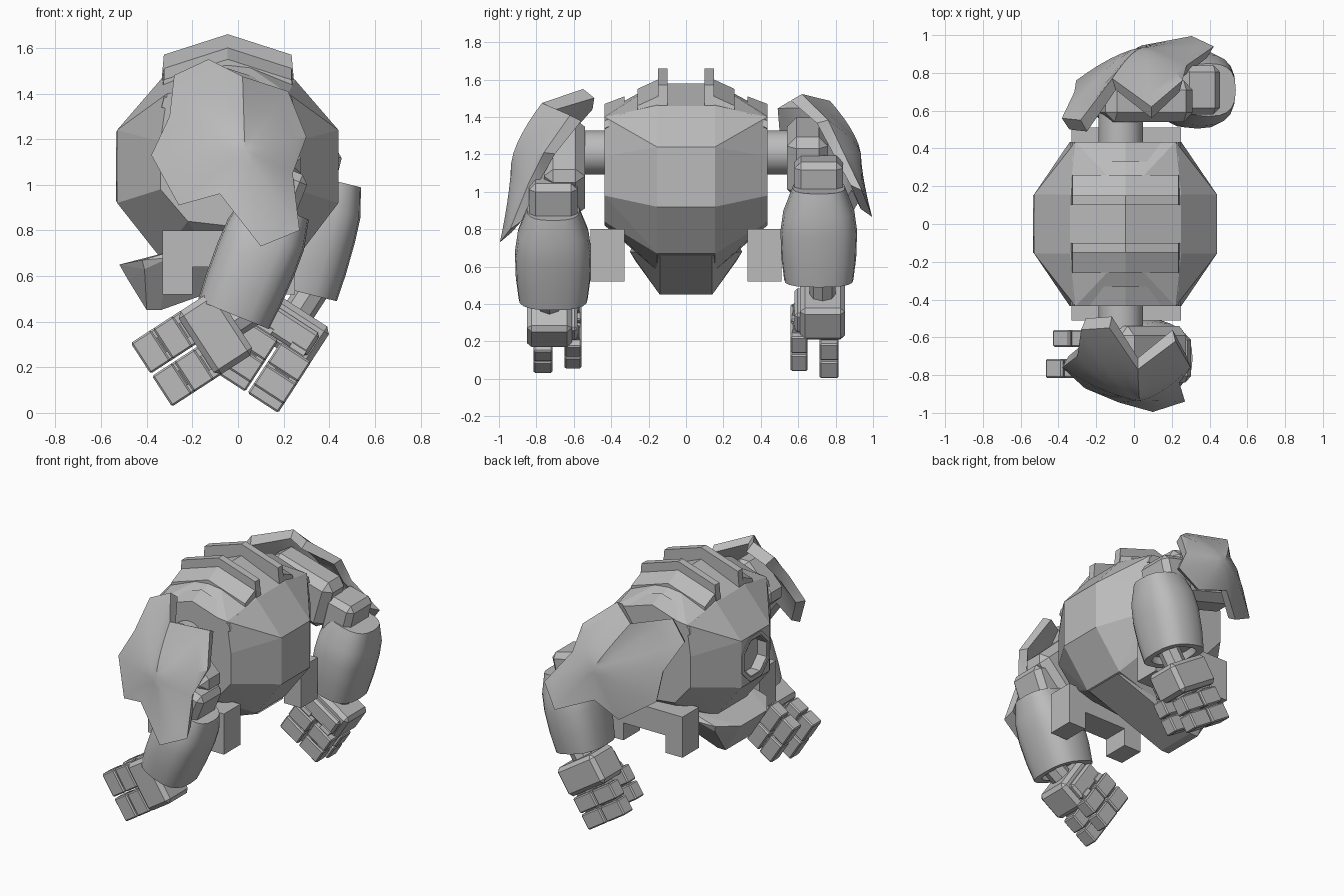
import bpy, bmesh, math
from mathutils import Matrix, Vector

old = bpy.data.objects.get("Cube")
if old:
    bpy.data.objects.remove(old, do_unlink=True)

GREY = (0.5, 0.5, 0.5, 1)
mat = bpy.data.materials.new("plain_grey")
mat.use_nodes = True
mat.diffuse_color = GREY
mat.node_tree.nodes["Principled BSDF"].inputs["Base Color"].default_value = GREY
smooth_parts = []


def finish(name, bm, matrix=Matrix(), smooth=False):
    bmesh.ops.recalc_face_normals(bm, faces=bm.faces)
    bm.transform(matrix)
    mesh = bpy.data.meshes.new(name)
    bm.to_mesh(mesh)
    bm.free()
    mesh.materials.append(mat)
    ob = bpy.data.objects.new(name, mesh)
    bpy.context.collection.objects.link(ob)
    if smooth:
        smooth_parts.append(ob)
    return ob


def box(name, center, size, matrix=Matrix(), bevel=0.0):
    bm = bmesh.new()
    bmesh.ops.create_cube(bm, size=1)
    bm.transform(Matrix.Translation(center) @ Matrix.Diagonal((*size, 1)))
    if bevel:
        bmesh.ops.bevel(bm, geom=bm.edges[:], offset=bevel, segments=1, affect='EDGES')
    return finish(name, bm, matrix)


def rod(name, center, radius, length, axis, sides, matrix=Matrix(), turn=0.0):
    bm = bmesh.new()
    bmesh.ops.create_cone(bm, cap_ends=True, segments=sides, radius1=radius,
                          radius2=radius, depth=length)
    rot = Vector((0, 0, 1)).rotation_difference(Vector(axis)).to_matrix().to_4x4()
    bm.transform(Matrix.Translation(center) @ rot @ Matrix.Rotation(turn, 4, 'Z'))
    return finish(name, bm, matrix, sides > 8)


def hull(name, points):
    bm = bmesh.new()
    for p in points:
        bm.verts.new(p)
    bmesh.ops.convex_hull(bm, input=bm.verts[:])
    bmesh.ops.dissolve_limit(bm, angle_limit=0.02, verts=bm.verts[:], edges=bm.edges[:])
    return finish(name, bm)


def loft(name, rings, matrix=Matrix(), smooth=False, closed=False):
    """Skin rings of equal length; cap both ends, or join them if closed."""
    bm = bmesh.new()
    vs = [[bm.verts.new(p) for p in ring] for ring in rings]
    n = len(vs[0])
    for a, b in zip(vs, vs[1:] + (vs[:1] if closed else [])):
        for i in range(n):
            bm.faces.new((a[i], a[(i + 1) % n], b[(i + 1) % n], b[i]))
    if not closed:
        bm.faces.new(vs[0])
        bm.faces.new(vs[-1])
    return finish(name, bm, matrix, smooth)


# Faceted torso: a ten-sided profile that narrows to both side caps
CX, CZ = -0.045, 1.08
middle = [(0.44, 1.24), (0.25, 1.46), (CX, 1.58), (-0.34, 1.46), (-0.53, 1.24),
          (-0.53, 0.92), (-0.34, 0.68), (CX, 0.58), (0.25, 0.67), (0.44, 0.92)]
cap = [(0.25, 1.19), (0.22, 1.40), (CX, 1.43), (-0.31, 1.40), (-0.34, 1.19),
       (-0.34, 0.98), (-0.22, 0.84), (CX, 0.82), (0.13, 0.84), (0.25, 0.98)]
torso = hull("torso", [(x, s * y, z) for s in (-1, 1)
                       for ring, y in ((middle, 0.155), (cap, 0.435)) for x, z in ring])

# Eye socket cut in the face, with a rim around it
cutter = rod("eye_cutter", (-0.53, 0, CZ), 0.13, 0.14, (1, 0, 0), 8, turn=math.pi / 8)
cutter.hide_render = True
cutter.hide_set(True)
cut = torso.modifiers.new("eye_cut", 'BOOLEAN')
cut.object = cutter
cut.solver = 'EXACT'
loft("eye_rim", [[(x, r * math.sin((i + .5) * math.pi / 4), CZ + r * math.cos((i + .5) * math.pi / 4))
                  for i in range(8)]
                 for r, x in ((0.13, -0.50), (0.165, -0.50), (0.165, -0.535),
                              (0.14, -0.535), (0.13, -0.52))], closed=True)

# Jaw and underside keel
pts = []
for s in (-1, 1):
    pts += [(x, s * 0.14, z) for x, z in ((0.25, 0.66), (-0.34, 0.45), (-0.40, 0.45),
                                         (-0.48, 0.58), (-0.52, 0.65))]
    pts += [(x, s * y, z) for x, y, z in ((-0.41, 0.27, 0.63), (-0.42, 0.28, 0.67),
                                         (-0.3, 0.3, 0.68), (-0.25, 0.28, 0.72))]
hull("jaw", pts)

# Chevron ribs over the back, in mirrored pairs
for s in (-1, 1):
    for i, (y0, y1, peak, drop, depth) in enumerate((
            (0.10, 0.15, 1.66, 0.0, 0.11), (0.15, 0.26, 1.60, 0.05, 0.08),
            (0.33, 0.435, 1.51, 0.04, 0.04))):
        rings = []
        for y, top in ((y0, peak), (y1, peak - drop)):
            end = top - 0.09
            rings.append([(CX + dx, s * y, z) for dx, z in (
                (-0.28, end), (0, top), (0.28, end),
                (0.29, end - depth), (0, top - 0.22), (-0.29, end - depth))])
        loft(f"back_rib_{i}", rings)

# Bridge-shaped bracket with two stub legs under each side
for s in (-1, 1):
    bracket = [(-0.33, 0.80), (0.25, 0.80), (0.25, 0.52), (0.12, 0.52),
               (0.12, 0.64), (-0.20, 0.64), (-0.20, 0.52), (-0.33, 0.52)]
    loft("leg_bracket", [[(x, s * y, z) for x, z in bracket] for y in (0.33, 0.51)])

# Shoulder plate rim as x, outward distance, z
SH = Vector((-0.07, 0, 1.21))
plate_rim = [Vector(p) for p in (
    (-0.13, 0.55, 1.55), (0.02, 0.77, 1.475), (0.22, 0.62, 1.41), (0.30, 0.76, 1.21),
    (0.24, 0.84, 1.05), (0.27, 0.94, 0.80), (0.10, 0.995, 0.73), (-0.08, 0.945, 0.96),
    (-0.26, 0.87, 0.91), (-0.38, 0.76, 1.13), (-0.30, 0.70, 1.30), (-0.28, 0.56, 1.48))]


def shield(matrix):
    """Domed shoulder plate with a notched rim."""
    c = Vector((0.03, 0.935, 1.15))
    steps, n = 6, len(plate_rim)
    bm = bmesh.new()
    rings = []
    for k in range(1, steps + 1):
        t = k / steps
        ring = []
        for p in plate_rim:
            q = c.lerp(p, t)
            q.y = c.y + (p.y - c.y) * t ** 1.5
            ring.append(bm.verts.new(q))
        rings.append(ring)
    mid = bm.verts.new(c)
    for i in range(n):
        j = (i + 1) % n
        bm.faces.new((mid, rings[0][i], rings[0][j]))
        for a, b in zip(rings, rings[1:]):
            bm.faces.new((a[i], b[i], b[j], a[j]))
    ext = bmesh.ops.extrude_face_region(bm, geom=bm.faces[:], use_keep_orig=True)
    for v in ext["geom"]:
        if isinstance(v, bmesh.types.BMVert):
            v.co += Vector(((c.x - v.co.x) * 0.08, -0.06, (c.z - v.co.z) * 0.12))
    finish("shoulder_shield", bm, matrix, True)


def oval(rx, ry, z):
    """Rounded-square ring."""
    def bulge(v):
        return math.copysign(abs(v) ** 0.75, v)
    return [(rx * bulge(math.cos(i * math.pi / 10)), ry * bulge(math.sin(i * math.pi / 10)), z)
            for i in range(20)]


def tilted(x, y, z, deg):
    return Matrix.Translation((x, y, z)) @ Matrix.Rotation(math.radians(deg), 4, 'Y')


def arm(s, swing, elbow, elbow_tilt, cuff, cuff_tilt, wrist, hand_tilt):
    # Shoulder joint and swung upper arm
    rod("shoulder_joint", (SH.x, s * 0.52, SH.z), 0.118, 0.24, (0, 1, 0), 20)
    swung = (Matrix.Translation(SH) @ Matrix.Rotation(math.radians(-swing), 4, 'Y')
             @ Matrix.Translation(-SH))
    shield(swung @ Matrix.Diagonal((1, s, 1, 1)))
    box("upper_arm", (0, 0, 0), (0.34, 0.22, 0.48),
        swung @ tilted(0.02, s * 0.65, 1.13, -46), 0.05)
    # Elbow block and barrel forearm with a hollow cuff
    box("elbow", (0, 0, 0), (0.21, 0.26, 0.26),
        tilted(elbow[0], s * 0.71, elbow[1], elbow_tilt), 0.035)
    loft("forearm", [oval(rx, ry, z) for rx, ry, z in (
        (0.15, 0.14, 0.51), (0.18, 0.19, 0.38), (0.183, 0.205, 0.27), (0.178, 0.2, 0.12),
        (0.168, 0.185, 0), (0.12, 0.14, 0), (0.12, 0.14, 0.05))],
        tilted(cuff[0], s * 0.71, cuff[1], cuff_tilt), True)
    # Palm, wrist and two opposed rows of jointed fingers
    m = tilted(wrist[0], s * 0.73, wrist[1], hand_tilt)
    rod("wrist", (0, 0, 0.02), 0.07, 0.14, (0, 0, 1), 8, m)
    box("palm", (0, 0, -0.13), (0.33, 0.24, 0.2), m, 0.025)
    for y, depth, start in ((0.035, 0.10, 0.235), (-0.125, 0.09, 0.19)):
        for x in (-0.086, 0.086):
            for k in (0, 1):
                z = -start - 0.062 - k * 0.115
                box("finger_segment", (x, s * y, z), (0.16, depth, 0.106), m, 0.008)
                rod("knuckle", (x, s * y, z + 0.058), depth * 0.42, 0.075, (1, 0, 0), 10, m)
        if y < 0:
            box("thumb_mount", (0, s * -0.115, -0.135), (0.27, 0.07, 0.12), m, 0.015)


arm(-1, 0, (0.17, 0.95), 22, (-0.02, 0.43), 22, (0.01, 0.42), 57)
arm(1, 28, (0.33, 1.05), 14, (0.27, 0.53), 14, (0.29, 0.48), 33)

# Smooth the rounded parts, keeping sharp edges
bpy.ops.object.select_all(action='DESELECT')
for ob in smooth_parts:
    ob.select_set(True)
bpy.context.view_layer.objects.active = smooth_parts[0]
bpy.ops.object.shade_smooth_by_angle(angle=math.radians(30))
